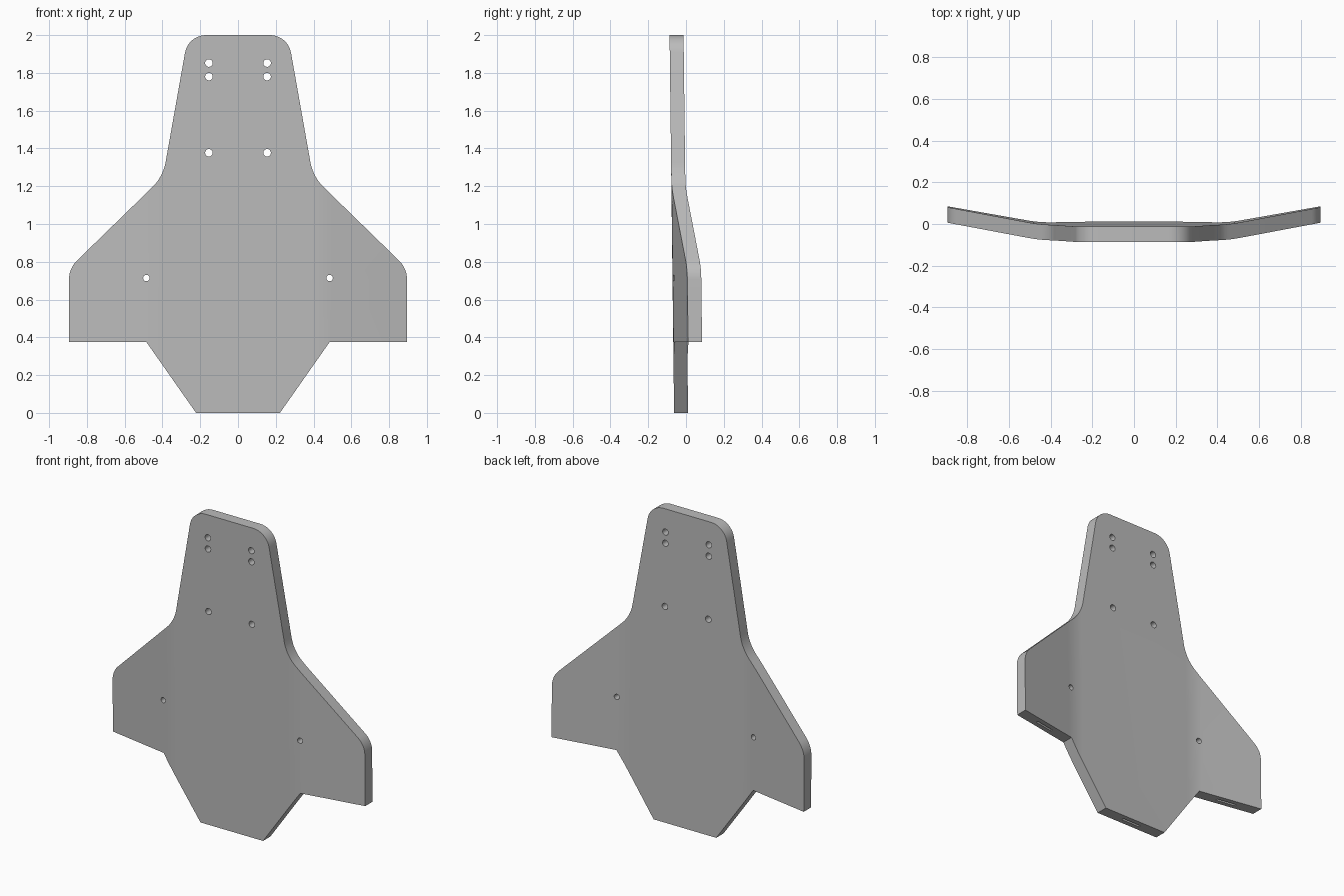
import bpy, bmesh, math
from mathutils import Vector, Matrix

cube = bpy.data.objects.get("Cube")
if cube:
    bpy.data.objects.remove(cube, do_unlink=True)

THICK = 0.074
BEND_IN, BEND_OUT = 0.39, 0.51      # zone over which the wings curl backwards
WING_SLOPE = math.tan(math.radians(10))
TILT = -0.012                       # slight forward lean with height

grey = bpy.data.materials.new("plate grey")
grey.use_nodes = True
grey.diffuse_color = (0.5, 0.5, 0.5, 1)
grey.node_tree.nodes["Principled BSDF"].inputs["Base Color"].default_value = (0.5, 0.5, 0.5, 1)


def fillet(prev, corner, nxt, tangent, steps=10):
    """Circular arc replacing a corner, given its tangent length."""
    c = Vector(corner)
    a, b = (Vector(prev) - c).normalized(), (Vector(nxt) - c).normalized()
    half = a.angle(b) / 2
    centre = c + (a + b).normalized() * (tangent / math.cos(half))
    start = c + a * tangent - centre
    sweep = start.angle_signed(c + b * tangent - centre)
    return [centre + Matrix.Rotation(-sweep * i / steps, 2) @ start for i in range(steps + 1)]


def rise(x):
    """Backward offset of the sheet: flat centre, curved fold, straight wing."""
    t = min(max((abs(x) - BEND_IN) / (BEND_OUT - BEND_IN), 0), 1)
    fold = (BEND_OUT - BEND_IN) * t * t / 2
    return WING_SLOPE * (fold + max(abs(x) - BEND_OUT, 0))


def new_object(name, bm):
    mesh = bpy.data.meshes.new(name)
    bmesh.ops.recalc_face_normals(bm, faces=bm.faces)
    bm.to_mesh(mesh)
    bm.free()
    obj = bpy.data.objects.new(name, mesh)
    bpy.context.collection.objects.link(obj)
    return obj


# Half outline from the bottom edge to the top: (x, z), fillet tangent length
half = [((0.222, 0), 0), ((0.485, 0.375), 0), ((0.895, 0.375), 0),
        ((0.895, 0.765), 0.06), ((0.397, 1.25), 0.08), ((0.264, 2), 0.095)]
outline = []
for i, (p, tangent) in enumerate(half):
    if tangent:
        nxt = half[i + 1][0] if i + 1 < len(half) else (0, 2)
        outline += fillet(half[i - 1][0], p, nxt, tangent)
    else:
        outline.append(Vector(p))
outline += [Vector((-p.x, p.y)) for p in reversed(outline)]

# Flat plate
bm = bmesh.new()
face = bm.faces.new([bm.verts.new((p.x, -THICK / 2, p.y)) for p in outline])
ext = bmesh.ops.extrude_face_region(bm, geom=[face])
bmesh.ops.translate(bm, vec=(0, THICK, 0),
                    verts=[v for v in ext["geom"] if isinstance(v, bmesh.types.BMVert)])
plate = new_object("bent_plate", bm)
plate.data.materials.append(grey)

# Cutters: screw holes through the plate, slots in the lower edges
bm = bmesh.new()
holes = [(0.154, 1.852, 0.02), (0.154, 1.78, 0.02), (0.154, 1.377, 0.02), (0.485, 0.714, 0.017)]
for x, z, r in holes:
    for side in (-1, 1):
        place = Matrix.Translation((side * x, 0, z)) @ Matrix.Rotation(math.pi / 2, 4, "X")
        bmesh.ops.create_cone(bm, cap_ends=True, segments=24, radius1=r, radius2=r,
                              depth=0.3, matrix=place)
for x, z in [(-0.69, 0.375), (0, 0), (0.69, 0.375)]:
    place = Matrix.Translation((x, 0, z)) @ Matrix.Diagonal((0.13, 0.014, 0.12, 1))
    bmesh.ops.create_cube(bm, size=1, matrix=place)
cutter = new_object("hole_cutter", bm)
cutter.hide_render = True
cutter.hide_viewport = True

cut = plate.modifiers.new("holes", "BOOLEAN")
cut.object = cutter
cut.operation = "DIFFERENCE"
cut.solver = "EXACT"
bpy.context.view_layer.update()
flat = plate.evaluated_get(bpy.context.evaluated_depsgraph_get())
bm = bmesh.new()
bm.from_mesh(flat.to_mesh())
plate.modifiers.clear()
bpy.data.objects.remove(cutter, do_unlink=True)

# Slice the fold zones, then bend the wings and lean the sheet
STEPS = 8
for i in range(STEPS + 1):
    x = BEND_IN + (BEND_OUT - BEND_IN) * i / STEPS
    for side in (-1, 1):
        bmesh.ops.bisect_plane(bm, geom=bm.verts[:] + bm.edges[:] + bm.faces[:],
                               plane_co=(side * x, 0, 0), plane_no=(1, 0, 0), dist=1e-5)
bmesh.ops.triangulate(bm, faces=[f for f in bm.faces if len(f.verts) > 4])
for v in bm.verts:
    v.co.y += rise(v.co.x) + TILT * v.co.z - 0.026
bm.to_mesh(plate.data)
bm.free()

# Smooth folds and rounded corners, crisp edges
bpy.ops.object.select_all(action="DESELECT")
plate.select_set(True)
bpy.context.view_layer.objects.active = plate
bpy.ops.object.shade_smooth_by_angle(angle=math.radians(30))
